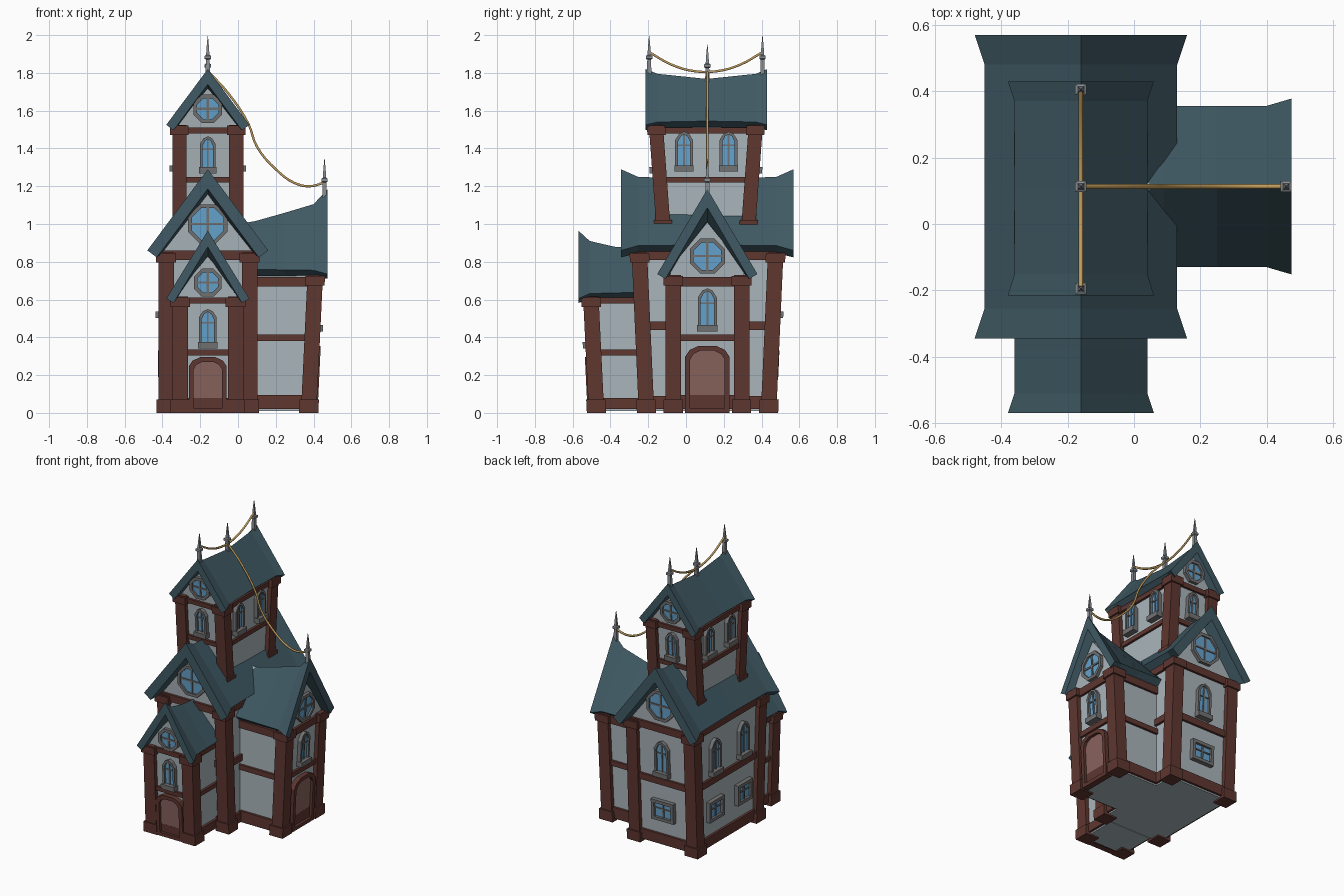
import bpy, bmesh, math
from mathutils import Matrix, Vector

if "Cube" in bpy.data.objects:
    bpy.data.objects.remove(bpy.data.objects["Cube"])


def material(name, rgb):
    m = bpy.data.materials.new(name)
    m.diffuse_color = (*rgb, 1)
    m.use_nodes = True
    m.node_tree.nodes["Principled BSDF"].inputs["Base Color"].default_value = m.diffuse_color
    return m


PLASTER = material("pale plaster", (0.40, 0.46, 0.49))
TIMBER = material("red brown timber", (0.115, 0.038, 0.030))
SLATE = material("teal slate", (0.050, 0.100, 0.125))
STONE = material("grey stone", (0.17, 0.17, 0.17))
GLASS = material("blue glass", (0.13, 0.37, 0.62))
DOOR = material("dusty pink door", (0.25, 0.125, 0.11))
METAL = material("spire metal", (0.25, 0.27, 0.29))
ROPE = material("golden rope", (0.52, 0.33, 0.11))

parts = {}  # part name -> (bmesh, material)


def solid(name, mat, rings, M=Matrix(), cap=True):
    """Skin a list of point rings into a shell, optionally capped."""
    bm = parts.setdefault(name, (bmesh.new(), mat))[0]
    rows = [[bm.verts.new(M @ Vector(p)) for p in r] for r in rings]
    n = len(rows[0])
    for a, b in zip(rows, rows[1:]):
        for i in range(n):
            j = (i + 1) % n
            bm.faces.new((a[i], a[j], b[j], b[i]))
    if cap:
        bm.faces.new(rows[0])
        bm.faces.new(rows[-1])


def rect(x0, x1, y0, y1, z):
    return [(x0, y0, z), (x1, y0, z), (x1, y1, z), (x0, y1, z)]


def box(name, mat, x0, x1, y0, y1, z0, z1, M=Matrix()):
    solid(name, mat, [rect(x0, x1, y0, y1, z0), rect(x0, x1, y0, y1, z1)], M)


# ---- openings, drawn in a face frame: x across, y up, z outward ----
def opening(name, F, outline, width, depth, frame_mat, fill_mat, fill_name):
    xs, ys = [p[0] for p in outline], [p[1] for p in outline]
    cx, cy = (min(xs) + max(xs)) / 2, (min(ys) + max(ys)) / 2
    sx = 1 - 2 * width / (max(xs) - min(xs))
    sy = 1 - 2 * width / (max(ys) - min(ys))
    inner = [(cx + (x - cx) * sx, cy + (y - cy) * sy) for x, y in outline]
    ring = lambda pts, z: [(x, y, z) for x, y in pts]
    solid(name, frame_mat, [ring(outline, -.01), ring(outline, depth),
                            ring(inner, depth), ring(inner, -.01)], F, False)
    solid(name + "_" + fill_name, fill_mat, [ring(inner, -.01), ring(inner, depth * .45)], F)


def round_window(name, F, r):
    pts = [(r * math.cos(math.pi * (i + .5) / 4), r * math.sin(math.pi * (i + .5) / 4)) for i in range(8)]
    opening(name, F, pts, .02, .022, STONE, GLASS, "glass")
    box(name, STONE, -.006, .006, -r * .85, r * .85, 0, .016, F)
    box(name, STONE, -r * .85, r * .85, -.006, .006, 0, .016, F)


def arch_window(name, F, w=.047, h=.2):
    pts = [(-w, 0), (w, 0), (w, .78 * h), (.55 * w, .94 * h), (0, h), (-.55 * w, .94 * h), (-w, .78 * h)]
    opening(name, F, pts, .015, .026, STONE, GLASS, "glass")
    box(name, STONE, -.005, .005, .01, h - .01, 0, .018, F)
    box(name, STONE, -w + .01, w - .01, h * .62, h * .62 + .008, 0, .018, F)
    box(name, STONE, -w - .004, w + .004, -.008, .026, -.01, .042, F)  # sill


def wide_window(name, F, w=.085, h=.14):
    opening(name, F, [(-w, 0), (w, 0), (w, h), (-w, h)], .022, .03, STONE, GLASS, "glass")
    box(name, STONE, -.006, .006, .01, h - .01, 0, .02, F)
    box(name, STONE, -w + .01, w - .01, h * .55, h * .55 + .008, 0, .02, F)


def door(name, F, w, h):
    pts = [(-w, 0), (w, 0), (w, .84 * h), (.8 * w, .94 * h), (.4 * w, h),
           (-.4 * w, h), (-.8 * w, .94 * h), (-w, .84 * h)]
    opening(name, F, pts, .025, .034, TIMBER, DOOR, "panel")


class House:
    """Gabled block, ridge along local y, ends leaning outward with height."""

    def __init__(s, name, M, half, yf, yb, lean, z0, zc, beams, roof, t, ends=(-1, 1), cw=.082):
        s.name, s.M, s.half, s.yf, s.yb = name, M, half, yf, yb
        s.lean, s.z0, s.zc, s.wall = lean / (zc - z0), z0, zc, half - .028
        # walls with gable peak
        _, w, r, e = roof[len(roof) // 2]
        slope = (r - e) / w
        prof = [(-s.wall, z0 + .01), (s.wall, z0 + .01), (s.wall, r - slope * s.wall - .05),
                (0, r - .05), (-s.wall, r - slope * s.wall - .05)]
        solid(name + "_walls", PLASTER, [[(x, s.y(e, z) - e * .028, z) for x, z in prof] for e in (-1, 1)], M)
        # horizontal timber bands
        for a, b in beams:
            k = s.wall + .016
            solid(name + "_beams", TIMBER, [rect(-k, k, s.y(-1, z) + .012, s.y(1, z) - .012, z) for z in (a, b)], M)
        # corner columns with base and cap blocks
        for e in ends:
            for q in (-1, 1):
                for a, b, g in ((z0, zc, 0), (z0, z0 + .07, .01), (zc - .055, zc - .004, .011)):
                    rings = []
                    for z in (a, b):
                        x = q * (half - cw / 2)
                        y = s.y(e, z) - e * cw / 2
                        d = cw / 2 + g
                        rings.append(rect(x - d, x + d, y - d, y + d, z))
                    solid(name + "_columns", TIMBER, rings, M)
        # roof: chevron section swept along sagging ridge with flared ends
        rings = []
        for y, w, r, e in roof:
            a = math.atan2(r - e, w)
            dx, dz = t * math.sin(a), t * math.cos(a)
            rings.append([(0, y, r), (w, y, e), (w - dx, y, e - dz), (0, y, r - t / math.cos(a)),
                          (dx - w, y, e - dz), (-w, y, e)])
        solid(name + "_roof", SLATE, rings, M)

    def y(s, e, z):
        return (s.yf if e < 0 else s.yb) + e * s.lean * (z - s.z0)

    def end(s, e, z, x=0):  # face frame on a gable end
        up = Vector((0, e * s.lean, 1)).normalized()
        return s.frame((1, 0, 0), up, (0, e, 0), (x, s.y(e, z) - e * .028, z))

    def side(s, q, z, y):  # face frame on a long side
        return s.frame((0, 1, 0), (0, 0, 1), (q, 0, 0), (q * s.wall, y, z))

    def frame(s, *cols):
        m = Matrix([(*c, 0) for c in cols[:3]] + [(*cols[3], 1)]).transposed()
        return s.M @ m


AX = Matrix.Translation((-.16, 0, 0))
WING = Matrix.Translation((0, .113, 0)) @ Matrix.Rotation(math.pi / 2, 4, 'Z')

main = House("main", AX, .262, -.25, .478, .038, 0, .85, [(.02, .09), (.44, .485), (.81, .86)],
             [(-.345, .32, 1.29, .86), (-.255, .29, 1.25, .885), (.113, .29, 1.235, .89),
              (.48, .29, 1.25, .885), (.57, .32, 1.29, .86)], .062)
porch = House("porch", AX, .188, -.515, -.2, .03, 0, .615, [(.02, .08), (.305, .335), (.58, .612)],
              [(-.57, .22, .965, .605), (-.51, .20, .91, .632), (-.38, .20, .88, .635),
               (-.21, .20, .865, .64)], .045, (-1,))
wing = House("wing", WING, .222, -.415, 0, .035, 0, .73, [(.02, .095), (.38, .415), (.67, .72)],
             [(-.475, .265, 1.185, .735), (-.40, .243, 1.105, .755), (-.25, .243, 1.06, .757),
              (-.09, .243, 1.015, .76), (0, .243, 1.0, .76)], .05, (-1,))
tower = House("tower", AX, .188, -.155, .365, .042, .95, 1.525, [(1.22, 1.25), (1.48, 1.512)],
              [(-.215, .22, 1.82, 1.525), (-.15, .20, 1.795, 1.54), (.11, .20, 1.768, 1.545),
               (.37, .20, 1.795, 1.54), (.43, .22, 1.82, 1.525)], .048, cw=.075)

# ---- doors and windows ----
door("porch_door", porch.end(-1, 0), .1, .295)
arch_window("porch_window", porch.end(-1, .35))
round_window("porch_round_window", porch.end(-1, .69), .08)
door("wing_door", wing.end(-1, 0), .117, .355)
arch_window("wing_window", wing.end(-1, .44), .05, .22)
round_window("wing_round_window", wing.end(-1, .83), .1)
for e in (-1, 1):
    round_window("main_round_windows", main.end(e, 1.0), .112)
    round_window("tower_round_windows", tower.end(e, 1.61), .082)
    arch_window("tower_end_windows", tower.end(e, 1.275), .042, .19)
    for y in (-.01, .225):
        arch_window("tower_side_windows", tower.side(e, 1.285, y), .047, .205)
arch_window("main_back_window", main.end(1, .51), .053, .24)
wide_window("main_back_wide_window", main.end(1, .19))
for y in (-.05, .26):
    arch_window("main_left_windows", main.side(-1, .51, y), .053, .24)
    wide_window("main_left_wide_windows", main.side(-1, .19, y), .08)

# ---- roof spires ----
for x, y, z in ((-.16, -.195, 1.79), (-.16, .113, 1.745), (-.16, .405, 1.79), (.458, .113, 1.14)):
    prof = ((0, .012), (.08, .010), (.085, .017), (.1, .017), (.105, .009), (.15, .006), (.205, .001))
    solid("roof_spires", METAL, [rect(x - r, x + r, y - r, y + r, z + h) for h, r in prof])


# ---- hanging ropes ----
def rope(name, pts):
    cu = bpy.data.curves.new(name, 'CURVE')
    cu.dimensions, cu.bevel_depth, cu.bevel_resolution, cu.resolution_u = '3D', .007, 1, 4
    cu.use_fill_caps = True
    sp = cu.splines.new('BEZIER')
    sp.bezier_points.add(len(pts) - 1)
    for b, p in zip(sp.bezier_points, pts):
        b.co = p
        b.handle_left_type = b.handle_right_type = 'AUTO'
    cu.materials.append(ROPE)
    bpy.context.collection.objects.link(bpy.data.objects.new(name, cu))


rope("ridge_rope", [(-.16, .105 + .3 * u, 1.805 + .105 * u * u) for u in (-1, -.6, -.2, .2, .6, 1)])
rope("wing_rope", [(x, .113, z) for x, z in ((-.16, 1.81), (-.05, 1.69), (.055, 1.53), (.1, 1.41),
                                             (.2, 1.29), (.3, 1.217), (.38, 1.2), (.458, 1.22))])

# ---- turn collected parts into objects ----
for name, (bm, mat) in parts.items():
    bmesh.ops.recalc_face_normals(bm, faces=bm.faces[:])
    me = bpy.data.meshes.new(name)
    bm.to_mesh(me)
    bm.free()
    me.materials.append(mat)
    bpy.context.collection.objects.link(bpy.data.objects.new(name, me))
